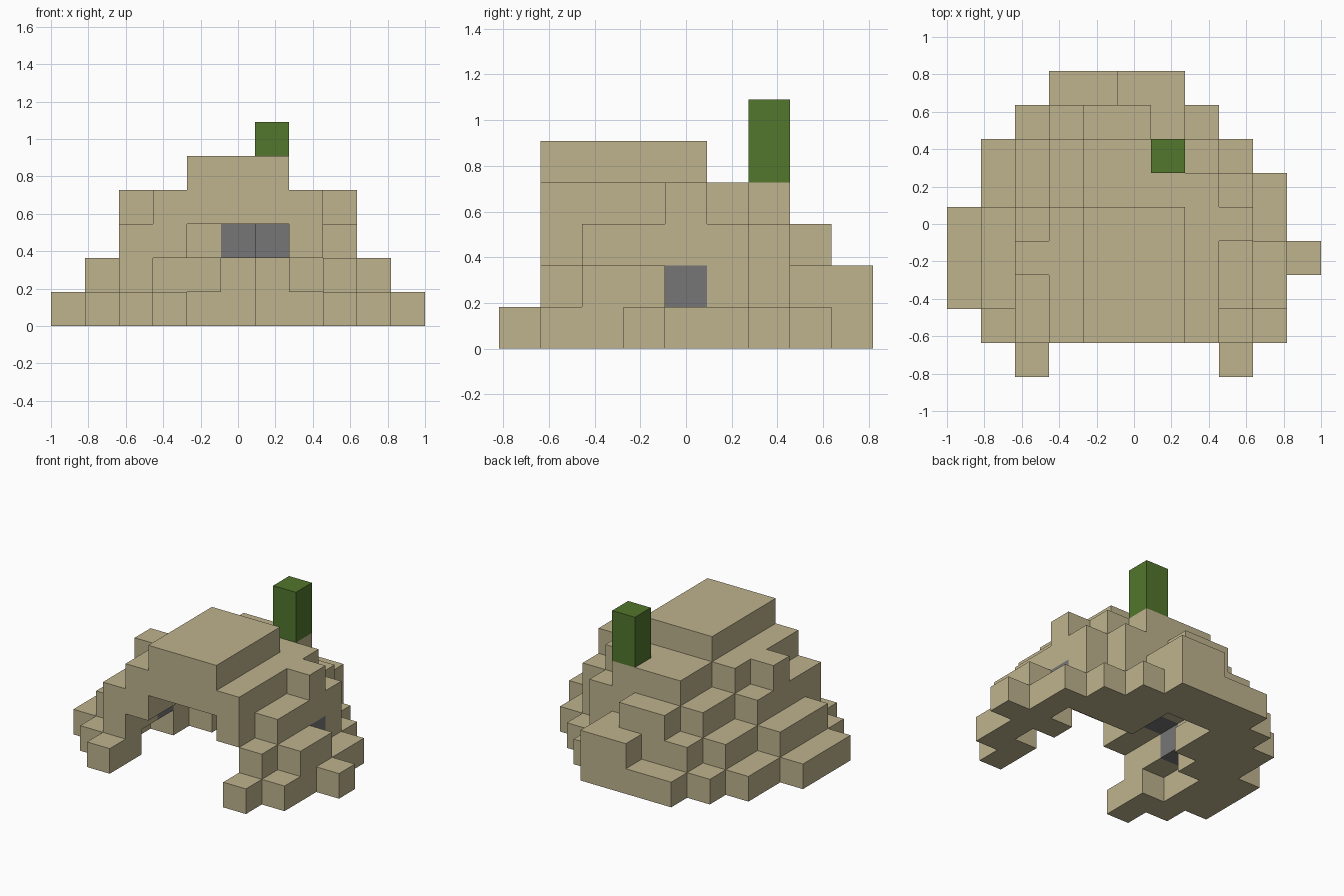
import bpy
import bmesh
from mathutils import Vector

CELL = 2 / 11
ORIGIN = Vector((-1.0, -4.5 * CELL, 0.0))

old = bpy.data.objects.get("Cube")
if old:
    bpy.data.objects.remove(old, do_unlink=True)


def make_material(name, color):
    mat = bpy.data.materials.new(name)
    mat.use_nodes = True
    mat.diffuse_color = (*color, 1)
    mat.node_tree.nodes["Principled BSDF"].inputs["Base Color"].default_value = (*color, 1)
    return mat


sand = make_material("sand", (0.52, 0.45, 0.27))
stone = make_material("stone grey", (0.18, 0.18, 0.18))
green = make_material("cactus green", (0.085, 0.18, 0.026))

# Height of the terraced hill in blocks, one string per row from front to back
HEIGHTS = [
    "..1.....1..",
    ".134555421.",
    "1234555432.",
    "12445554321",
    "1234555441.",
    ".12344443..",
    ".12344431..",
    "..123321...",
    "...1122....",
]
HEIGHTS[5] = HEIGHTS[5][:9] + "1."

# Hollow inside, one list per layer: row -> first and last open column
HOLLOW = [
    {1: (3, 7), 2: (2, 8), 3: (2, 7), 4: (3, 8), 5: (4, 5), 6: (4, 5)},
    {1: (3, 7), 2: (3, 7), 3: (3, 7), 4: (3, 6), 5: (3, 5), 6: (5, 5)},
    {1: (4, 6), 2: (4, 6), 3: (4, 6), 4: (4, 5)},
]

# Stone blocks set in the inner wall, and the cactus on the back terrace
STONE = {(2, 3, 1), (3, 3, 2), (8, 4, 1), (5, 5, 2), (6, 4, 2)}
CACTUS = {(6, 6, 4), (6, 6, 5)}


def is_hollow(x, y, z):
    if z >= len(HOLLOW) or y not in HOLLOW[z]:
        return False
    first, last = HOLLOW[z][y]
    return first <= x <= last


hill = set()
for y, row in enumerate(HEIGHTS):
    for x, mark in enumerate(row):
        if mark != ".":
            for z in range(int(mark)):
                if not is_hollow(x, y, z):
                    hill.add((x, y, z))
hill -= STONE
solid = hill | STONE | CACTUS


def build_blocks(name, cells, mat):
    """Skin a set of grid blocks, leaving out faces between blocks."""
    bm = bmesh.new()
    for cell in sorted(cells):
        center = Vector(cell) + Vector((0.5, 0.5, 0.5))
        for axis in range(3):
            for side in (-1, 1):
                normal = Vector((0, 0, 0))
                normal[axis] = side
                if tuple(int(c + n) for c, n in zip(cell, normal)) in solid:
                    continue
                u = Vector((0, 0, 0))
                u[(axis + 1) % 3] = 0.5
                v = normal.cross(u)
                mid = center + normal * 0.5
                corners = (mid - u - v, mid + u - v, mid + u + v, mid - u + v)
                bm.faces.new([bm.verts.new(ORIGIN + p * CELL) for p in corners])
    bmesh.ops.remove_doubles(bm, verts=bm.verts, dist=0.001)
    # Merge flat neighbouring faces into clean terraces
    bmesh.ops.dissolve_limit(bm, angle_limit=0.01, verts=bm.verts, edges=bm.edges)
    mesh = bpy.data.meshes.new(name)
    bm.to_mesh(mesh)
    bm.free()
    mesh.materials.append(mat)
    obj = bpy.data.objects.new(name, mesh)
    bpy.context.collection.objects.link(obj)
    return obj


build_blocks("sand_hill", hill, sand)
build_blocks("stone_blocks", STONE, stone)
build_blocks("cactus", CACTUS, green)
